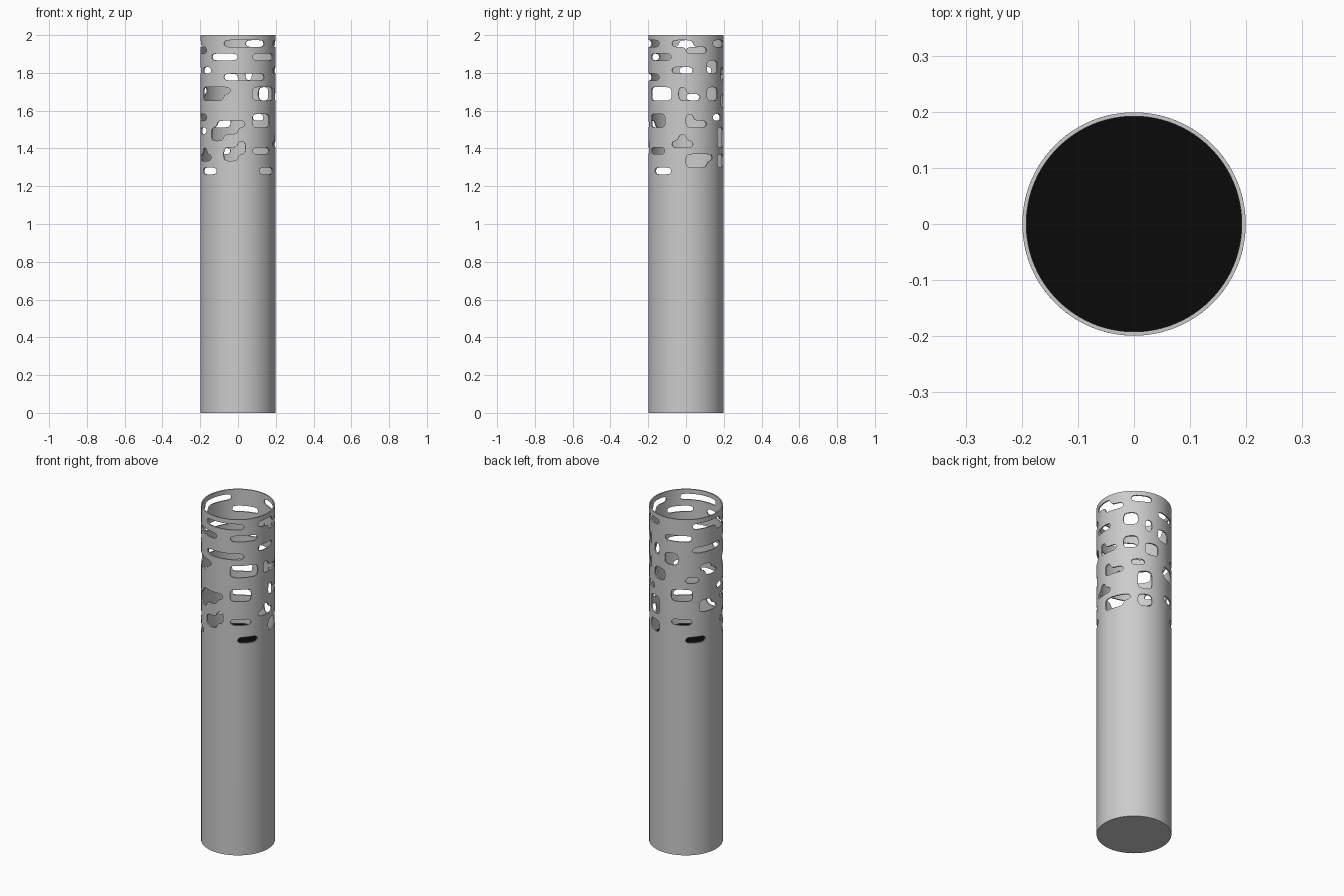
import bpy, bmesh, math

if "Cube" in bpy.data.objects:
    bpy.data.objects.remove(bpy.data.objects["Cube"])

R, H, WALL = 0.199, 2.0, 0.007
COLS, SUB = 32, 4                 # pattern columns around, subdivisions per cell
SEG = COLS * SUB
Z_TOP, CELL = 1.973, 0.0355       # top of the pattern, height of one row

# Openings per pattern row: (first column, end column)
OPEN = {
    0: [(22, 28), (30, 33), (4, 7), (12, 17)],
    1: [(0, 3), (16, 19)],
    2: [(20, 24), (26, 30), (8, 12)],
    3: [(3, 5)],
    4: [(18, 20), (12, 17), (30, 33), (3, 5), (6, 7)],
    5: [(22, 28), (8, 10), (6, 7)],
    6: [(8, 10)],
    7: [(18, 23), (26, 30), (31, 32), (3, 5), (13, 15)],
    8: [(18, 22), (26, 30), (31, 34), (3, 5), (14, 16), (6, 8)],
    9: [(11, 13), (6, 8)],
    11: [(16, 19), (26, 29), (0, 1), (4, 6), (9, 12)],
    12: [(21, 25), (26, 29), (0, 3), (9, 12)],
    13: [(20, 24), (17, 19), (13, 15), (5, 7)],
    14: [(20, 22), (31, 32), (13, 16), (5, 7)],
    15: [(24, 25), (30, 33), (5, 7)],
    16: [(22, 25), (26, 29), (18, 19), (9, 12)],
    17: [(22, 24), (17, 20), (0, 4), (5, 7)],
    18: [(0, 3), (5, 7)],
    19: [(27, 30), (18, 21), (11, 14)],
}
cells = {(k, i % COLS) for k, spans in OPEN.items() for a, b in spans for i in range(a, b)}


def finish(bm, name):
    me = bpy.data.meshes.new(name)
    bm.to_mesh(me)
    bm.free()
    ob = bpy.data.objects.new(name, me)
    bpy.context.collection.objects.link(ob)
    return ob


# Perforated tube: rings of vertices from the rim down to the base
zs = [H] + [Z_TOP - CELL * j / SUB for j in range(20 * SUB + 1)] + [1.24, 0.0]
bm = bmesh.new()
rings = [[bm.verts.new((R * math.cos(2 * math.pi * s / SEG),
                        R * math.sin(2 * math.pi * s / SEG), z))
          for s in range(SEG)] for z in zs]
for j in range(len(zs) - 1):
    for s in range(SEG):
        if j > 0 and ((j - 1) // SUB, s // SUB) in cells:
            continue
        t = (s + 1) % SEG
        bm.faces.new((rings[j][s], rings[j + 1][s], rings[j + 1][t], rings[j][t]))
bm.faces.new(list(reversed(rings[-1])))
bmesh.ops.delete(bm, geom=[v for v in bm.verts if not v.link_faces], context='VERTS')

# Round the corners of the openings
edge_verts = {}
for v in bm.verts:
    nb = [e.other_vert(v) for e in v.link_edges if e.is_boundary]
    if len(nb) == 2 and v.co.z < H - 0.01:
        edge_verts[v] = nb
for _ in range(7):
    new = {v: v.co * 0.5 + (a.co + b.co) * 0.25 for v, (a, b) in edge_verts.items()}
    for v, co in new.items():
        f = R / math.hypot(co.x, co.y)
        v.co = (co.x * f, co.y * f, co.z)
bmesh.ops.recalc_face_normals(bm, faces=bm.faces)
tube = finish(bm, "perforated_tube")
if tube.data.polygons[-1].normal.z > 0:
    tube.data.flip_normals()
mod = tube.modifiers.new("wall", 'SOLIDIFY')
mod.thickness = WALL
mod.offset = -1
bpy.context.view_layer.objects.active = tube
tube.select_set(True)
bpy.ops.object.modifier_apply(modifier=mod.name)
bpy.ops.object.shade_smooth_by_angle(angle=math.radians(35))

# Dark floor inside, just under the lowest openings
bm = bmesh.new()
bmesh.ops.create_circle(bm, cap_ends=True, segments=SEG, radius=R - WALL)
bmesh.ops.translate(bm, verts=bm.verts, vec=(0, 0, 1.2))
floor = finish(bm, "inner_floor")
mat = bpy.data.materials.new("black")
mat.diffuse_color = (0.003, 0.003, 0.003, 1)
mat.use_nodes = True
mat.node_tree.nodes["Principled BSDF"].inputs["Base Color"].default_value = mat.diffuse_color
floor.data.materials.append(mat)
